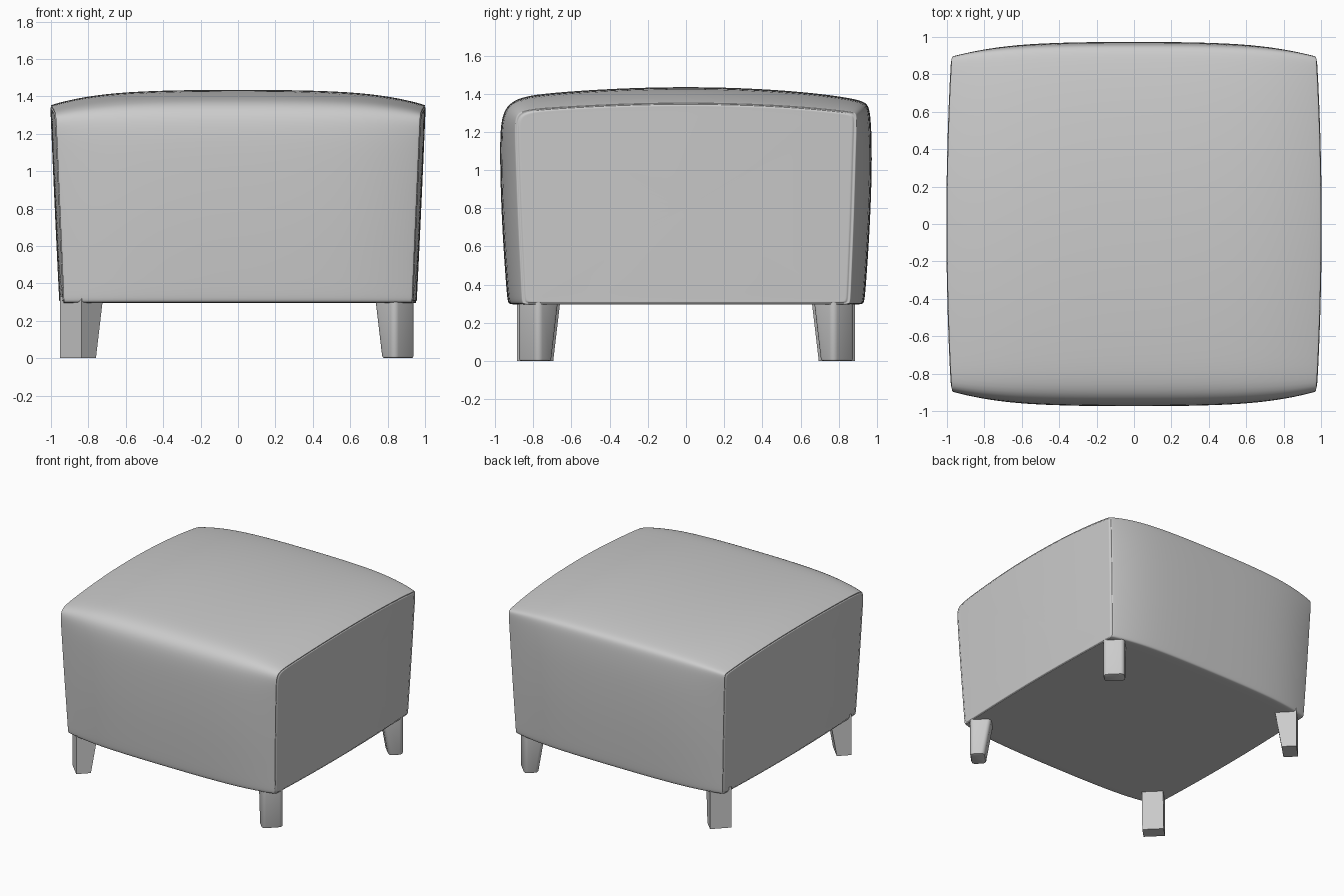
import bpy, bmesh, math
from mathutils import Vector

if "Cube" in bpy.data.objects:
    bpy.data.objects.remove(bpy.data.objects["Cube"])

# Side outlines (y, z): through the middle of the stool, and at the side seams
MIDDLE = [(-.90, .295), (-.93, .297), (-.937, .325), (-.947, .45), (-.967, .75), (-.976, 1.08),
          (-.972, 1.25), (-.945, 1.335), (-.87, 1.385), (-.7, 1.406), (-.38, 1.428), (0, 1.438),
          (.38, 1.428), (.7, 1.402), (.88, 1.374), (.94, 1.357), (.962, 1.325), (.970, 1.24),
          (.976, 1.08), (.967, .75), (.947, .45), (.937, .325), (.93, .297), (.90, .295),
          (.4, .295), (0, .295), (-.4, .295)]
SEAM = [(-.83, .295), (-.856, .297), (-.860, .325), (-.865, .45), (-.88, .75), (-.892, 1.08),
        (-.897, 1.22), (-.892, 1.29), (-.84, 1.318), (-.66, 1.330), (-.36, 1.347), (0, 1.354),
        (.36, 1.347), (.66, 1.328), (.82, 1.310), (.885, 1.302), (.895, 1.285), (.894, 1.22),
        (.889, 1.08), (.88, .75), (.867, .45), (.862, .325), (.858, .297), (.83, .295),
        (.4, .295), (0, .295), (-.4, .295)]


def side_x(y, z):
    # Leaning, slightly bowed side surface
    return .932 + .047 * (z - .3) / 1.03 + .025 * (1 - (y / .9) ** 2)


def make_object(name, bm):
    bmesh.ops.recalc_face_normals(bm, faces=bm.faces)
    mesh = bpy.data.meshes.new(name)
    bm.to_mesh(mesh)
    bm.free()
    ob = bpy.data.objects.new(name, mesh)
    bpy.context.collection.objects.link(ob)
    for p in mesh.polygons:
        p.use_smooth = True
    return ob


def panel_ring(sign, shrink, dx):
    # Ring of the side panel, shrunk towards the panel centre
    ring = []
    for y, z in SEAM:
        y, z = y * shrink, .8 + (z - .8) * shrink
        ring.append((sign * (side_x(y, z) + dx), y, z))
    return ring


# Upholstered body: wrap lofted across x, closed by side panels with a stitched groove
PANEL = [(.1, 0), (.4, 0), (.7, 0), (.9, 0), (.965, 0), (.978, .001), (.986, -.008)]
rings = [panel_ring(-1, *p) for p in PANEL]
for u in (-1, -.985, -.93, -.8, -.6, -.3, 0, .3, .6, .8, .93, .985, 1):
    t = abs(u) ** 4
    ring = []
    for (my, mz), (sy, sz) in zip(MIDDLE, SEAM):
        y, z = my + (sy - my) * t, mz + (sz - mz) * t
        ring.append((u * side_x(sy, sz), y, z))
    rings.append(ring)
rings += [panel_ring(1, *p) for p in reversed(PANEL)]

bm = bmesh.new()
loops = [[bm.verts.new(c) for c in r] for r in rings]
n = len(MIDDLE)
for a, b in zip(loops, loops[1:]):
    for i in range(n):
        bm.faces.new((a[i], a[(i + 1) % n], b[(i + 1) % n], b[i]))
bm.faces.new(loops[0])
bm.faces.new(loops[-1])
body = make_object("upholstered_body", bm)
sub = body.modifiers.new("smooth", 'SUBSURF')
sub.levels = sub.render_levels = 2


def leg(name, sx, sy):
    # Corner leg turned 45 degrees: straight outside, tapered inside
    bm = bmesh.new()
    bmesh.ops.create_cube(bm, size=1)
    out = Vector((sx, sy, 0)).normalized()
    side = Vector((-out.y, out.x, 0))
    foot = Vector((sx * .894, sy * .83, 0))
    for v in bm.verts:
        top = v.co.z > 0
        depth = 0 if v.co.x > 0 else (.165 if top else .11)
        width = .16 if v.co.y > 0 else -.16
        v.co = foot - out * depth + side * width / 2 + Vector((0, 0, .33 if top else 0))
    upright = [e for e in bm.edges if abs(e.verts[0].co.z - e.verts[1].co.z) > .1]
    bmesh.ops.bevel(bm, geom=upright, offset=.03, segments=4, profile=.5, affect='EDGES')
    rim = [e for e in bm.edges if all(v.co.z < .001 for v in e.verts)]
    bmesh.ops.bevel(bm, geom=rim, offset=.012, segments=2, profile=.5, affect='EDGES')
    ob = make_object(name, bm)
    bpy.ops.object.select_all(action='DESELECT')
    ob.select_set(True)
    bpy.context.view_layer.objects.active = ob
    bpy.ops.object.shade_smooth_by_angle(angle=math.radians(35))


# Four legs
for sx, h in ((-1, "left"), (1, "right")):
    for sy, d in ((-1, "front"), (1, "back")):
        leg(f"{d}_{h}_leg", sx, sy)
